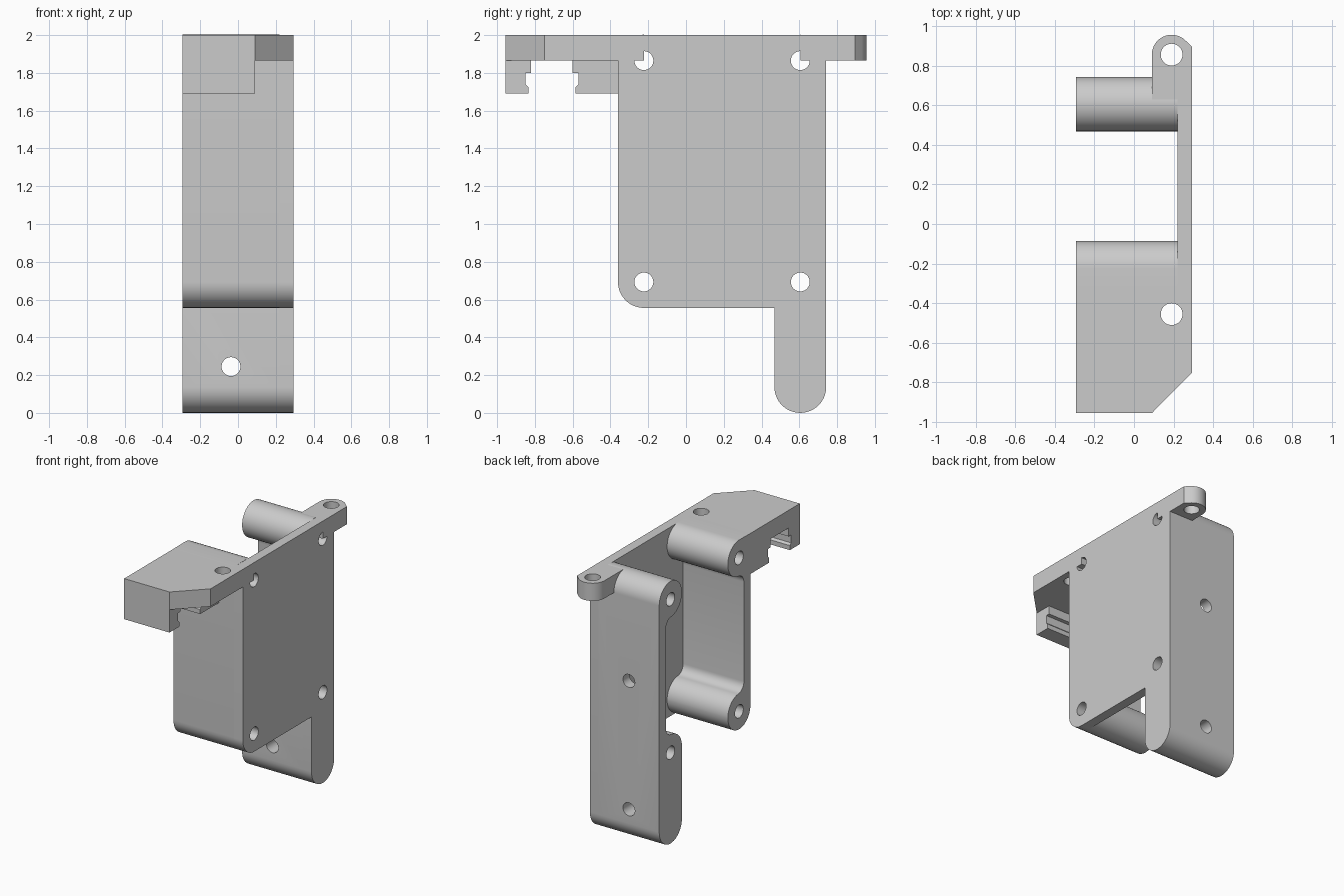
import bpy, bmesh
from math import sin, cos, radians, degrees, atan2, sqrt

cube = bpy.data.objects.get("Cube")
if cube:
    bpy.data.objects.remove(cube, do_unlink=True)

# Material
grey = bpy.data.materials.new("light_grey")
grey.use_nodes = True
grey.diffuse_color = (0.6, 0.6, 0.6, 1)
grey.node_tree.nodes["Principled BSDF"].inputs["Base Color"].default_value = (0.6, 0.6, 0.6, 1)

# Shared dimensions
HALF = 0.293                  # half width in x
PLATE_IN = 0.22               # inner face of the side plate
TAB_IN = 0.09                 # inner edge of the mounting tabs
FRONT, REAR, TIP = -0.36, 0.742, 0.955
R = 0.137                     # boss radius
LOW, HIGH, TOP = 0.693, 1.865, 2.0
WALL, FILLET = 0.08, 0.07
HOLE, TAB_HOLE = 0.05, 0.055
TAB_X = 0.19
BOSS_Y = (FRONT + R, REAR - R)


def arc(u, v, r, a0, a1, n=20):
    angles = [radians(a0 + (a1 - a0) * i / n) for i in range(n + 1)]
    return [(u + r * cos(a), v + r * sin(a)) for a in angles]


def circle(u, v, r):
    return arc(u, v, r, 0, 360, 40)[:-1]


def prism(name, pts, axis, lo, hi):
    """Extrude a profile along an axis between lo and hi."""
    place = {"x": lambda u, v, d: (d, u, v),
             "y": lambda u, v, d: (u, d, v),
             "z": lambda u, v, d: (u, v, d)}[axis]
    bm = bmesh.new()
    rings = [[bm.verts.new(place(u, v, d)) for u, v in pts] for d in (lo, hi)]
    for ring in rings:
        bm.faces.new(ring)
    for i in range(len(pts)):
        j = (i + 1) % len(pts)
        bm.faces.new((rings[0][i], rings[0][j], rings[1][j], rings[1][i]))
    bmesh.ops.remove_doubles(bm, verts=bm.verts, dist=1e-5)
    bmesh.ops.recalc_face_normals(bm, faces=bm.faces)
    mesh = bpy.data.meshes.new(name)
    bm.to_mesh(mesh)
    bm.free()
    mesh.materials.append(grey)
    obj = bpy.data.objects.new(name, mesh)
    bpy.context.collection.objects.link(obj)
    return obj


# Wall profile measured inward from its outer face, bosses blended with fillets
ds = WALL + FILLET - R
dz = sqrt((R + FILLET) ** 2 - ds ** 2)
blend = degrees(atan2(dz, ds))
inner = (arc(R, LOW, R, 0, blend)
         + arc(WALL + FILLET, LOW + dz, FILLET, 180 + blend, 180, 8)[1:]
         + arc(WALL + FILLET, HIGH - dz, FILLET, 180, 180 - blend, 8)
         + arc(R, HIGH, R, -blend, 90)[1:])
front_profile = arc(R, LOW, R, 180, 360)[:-1] + inner + [(0, TOP)]
rear_profile = arc(R, R, R, 180, 360) + inner + arc(R, HIGH, R, 90, 180)[1:]

front_wall = prism("front_wall", [(FRONT + s, z) for s, z in front_profile],
                   "x", -HALF, PLATE_IN)
rear_wall = prism("rear_wall_and_leg", [(REAR - s, z) for s, z in rear_profile],
                  "x", -HALF, PLATE_IN)

# Side plate with its leg
side_plate = prism("side_plate",
                   arc(FRONT + R, LOW, R, 180, 270)
                   + [(REAR - 2 * R, LOW - R)]
                   + arc(REAR - R, R, R, 180, 360)
                   + [(REAR, TOP), (FRONT, TOP)],
                   "x", PLATE_IN, HALF)

# Front shelf with a bevelled corner
shelf = prism("front_shelf",
              [(-HALF, -TIP), (TAB_IN, -TIP), (HALF, -0.75), (HALF, FRONT), (-HALF, FRONT)],
              "z", HIGH, TOP)

# Clip rails under the shelf
prism("front_clip_rail",
      [(-TIP, 1.69), (-0.835, 1.69), (-0.835, 1.725), (-0.85, 1.74),
       (-0.85, 1.8), (-0.82, 1.8), (-0.82, HIGH), (-TIP, HIGH)],
      "x", -HALF, TAB_IN)
prism("rear_clip_rail",
      [(FRONT, 1.69), (-0.585, 1.69), (-0.585, 1.725), (-0.57, 1.74),
       (-0.57, 1.8), (-0.6, 1.8), (-0.6, HIGH), (FRONT, HIGH)],
      "x", -HALF, TAB_IN)

# Rear mounting tab
tab_r = TAB_X - TAB_IN
tab_y = TIP - tab_r
tab = prism("rear_mounting_tab",
            [(TAB_IN, BOSS_Y[1])] + arc(TAB_X, tab_y, tab_r, 180, 50)
            + [(HALF, 0.895), (HALF, REAR), (PLATE_IN, REAR), (PLATE_IN, BOSS_Y[1])],
            "z", HIGH, TOP)

# Hole cutters: lower bolts, upper bolts (partly blocked by tabs), leg and tab holes
cross_bolts = []
for y, start in zip(BOSS_Y, (180, 90)):
    cross_bolts.append(prism("cutter", circle(y, LOW, HOLE), "x", -0.4, 0.4))
    cross_bolts.append(prism("cutter", circle(y, HIGH, HOLE), "x", -0.4, TAB_IN))
    three_quarters = [(y, HIGH)] + arc(y, HIGH, HOLE, start, start + 270, 30)
    cross_bolts.append(prism("cutter", three_quarters, "x", 0.05, 0.4))
back_holes = [prism("cutter", circle(-0.037, z, HOLE), "y", 0.4, 0.9) for z in (0.245, 1.225)]
shelf_hole = prism("cutter", circle(TAB_X, -0.455, TAB_HOLE), "z", 1.7, 2.1)
tab_hole = prism("cutter", circle(TAB_X, tab_y, TAB_HOLE), "z", 1.7, 2.1)

cuts = {front_wall: cross_bolts, side_plate: cross_bolts,
        rear_wall: cross_bolts + back_holes,
        shelf: [shelf_hole], tab: [tab_hole]}
for part, tools in cuts.items():
    for tool in tools:
        tool.hide_render = True
        mod = part.modifiers.new("hole", "BOOLEAN")
        mod.operation = "DIFFERENCE"
        mod.solver = "EXACT"
        mod.object = tool

# Bake the holes and drop the cutters
bpy.context.view_layer.update()
graph = bpy.context.evaluated_depsgraph_get()
for part in cuts:
    baked = bpy.data.meshes.new_from_object(part.evaluated_get(graph))
    part.modifiers.clear()
    part.data = baked
for tool in cross_bolts + back_holes + [shelf_hole, tab_hole]:
    bpy.data.objects.remove(tool, do_unlink=True)

# Smooth the round surfaces, keep edges crisp
bpy.ops.object.select_all(action="DESELECT")
for part in (front_wall, rear_wall, side_plate, shelf, tab):
    part.select_set(True)
bpy.context.view_layer.objects.active = side_plate
bpy.ops.object.shade_smooth_by_angle(angle=radians(30))
